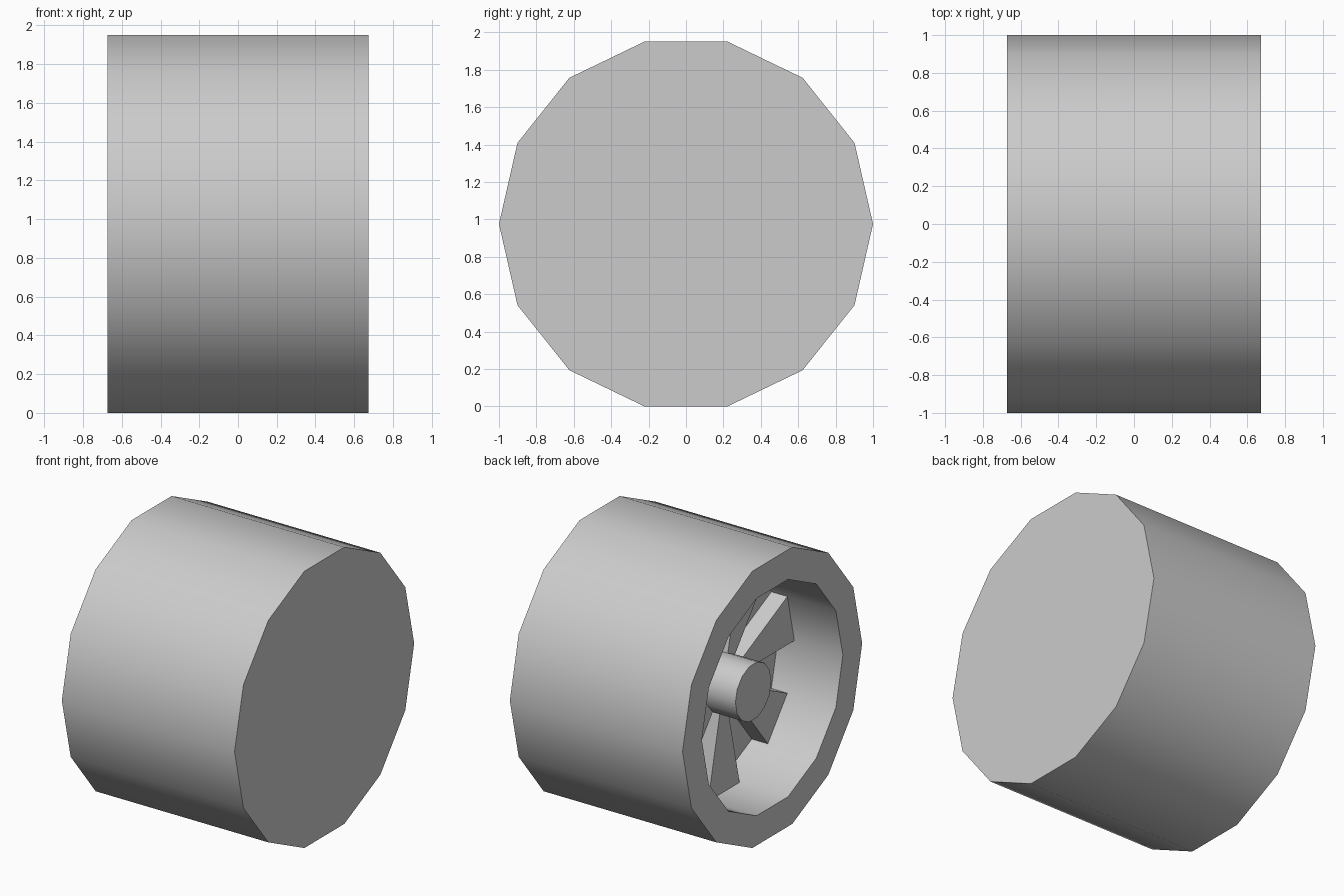
import bpy
import bmesh
from math import sin, cos, pi, radians

SIDES = 14
AXLE_Z = cos(pi / SIDES)      # the wheel rests on a flat facet
END = 0.673                   # half width
BORE = 0.785                  # inner radius of the rim
FLOOR = -0.17                 # recessed disc
SPOKE_FRONT = -0.295
HUB_FRONT = -0.525

cube = bpy.data.objects.get("Cube")
if cube:
    bpy.data.objects.remove(cube, do_unlink=True)

grey = bpy.data.materials.new("plain_grey")
grey.use_nodes = True
colour = (0.6, 0.6, 0.6, 1)
grey.diffuse_color = colour
for node in grey.node_tree.nodes:
    if node.type == 'BSDF_PRINCIPLED':
        node.inputs["Base Color"].default_value = colour


def point(x, radius, step):
    a = 2 * pi * step / SIDES
    return (x, -radius * cos(a), AXLE_Z + radius * sin(a))


def finish(name, bm):
    bmesh.ops.recalc_face_normals(bm, faces=bm.faces[:])
    mesh = bpy.data.meshes.new(name)
    bm.to_mesh(mesh)
    bm.free()
    mesh.materials.append(grey)
    obj = bpy.data.objects.new(name, mesh)
    bpy.context.collection.objects.link(obj)
    bpy.ops.object.select_all(action='DESELECT')
    obj.select_set(True)
    bpy.context.view_layer.objects.active = obj
    bpy.ops.object.shade_smooth_by_angle(angle=radians(30))
    return obj


def lathe(name, profile):
    """Turn (x, radius) pairs around the axle and cap both ends."""
    bm = bmesh.new()
    rings = [[bm.verts.new(point(x, r, k)) for k in range(SIDES)]
             for x, r in profile]
    for a, b in zip(rings, rings[1:]):
        for k in range(SIDES):
            n = (k + 1) % SIDES
            bm.faces.new((a[k], a[n], b[n], b[k]))
    bm.faces.new(rings[0])
    bm.faces.new(rings[-1])
    return finish(name, bm)


# Solid wheel with one recessed side
lathe("wheel_body", [(END, 1), (-END, 1), (-END, BORE), (FLOOR, BORE)])

# Central hub
lathe("hub", [(FLOOR + 0.01, 0.2), (HUB_FRONT, 0.2)])

# Seven wedge spokes on every second facet
bm = bmesh.new()
for k in range(0, SIDES, 2):
    front, back = [
        [bm.verts.new(point(x, r, s)) for r, s in
         ((0.18, k), (BORE + 0.01, k), (BORE + 0.01, k + 1), (0.18, k + 1))]
        for x in (SPOKE_FRONT, FLOOR + 0.01)]
    bm.faces.new(front)
    bm.faces.new(back)
    for i in range(4):
        j = (i + 1) % 4
        bm.faces.new((front[i], front[j], back[j], back[i]))
finish("spokes", bm)
